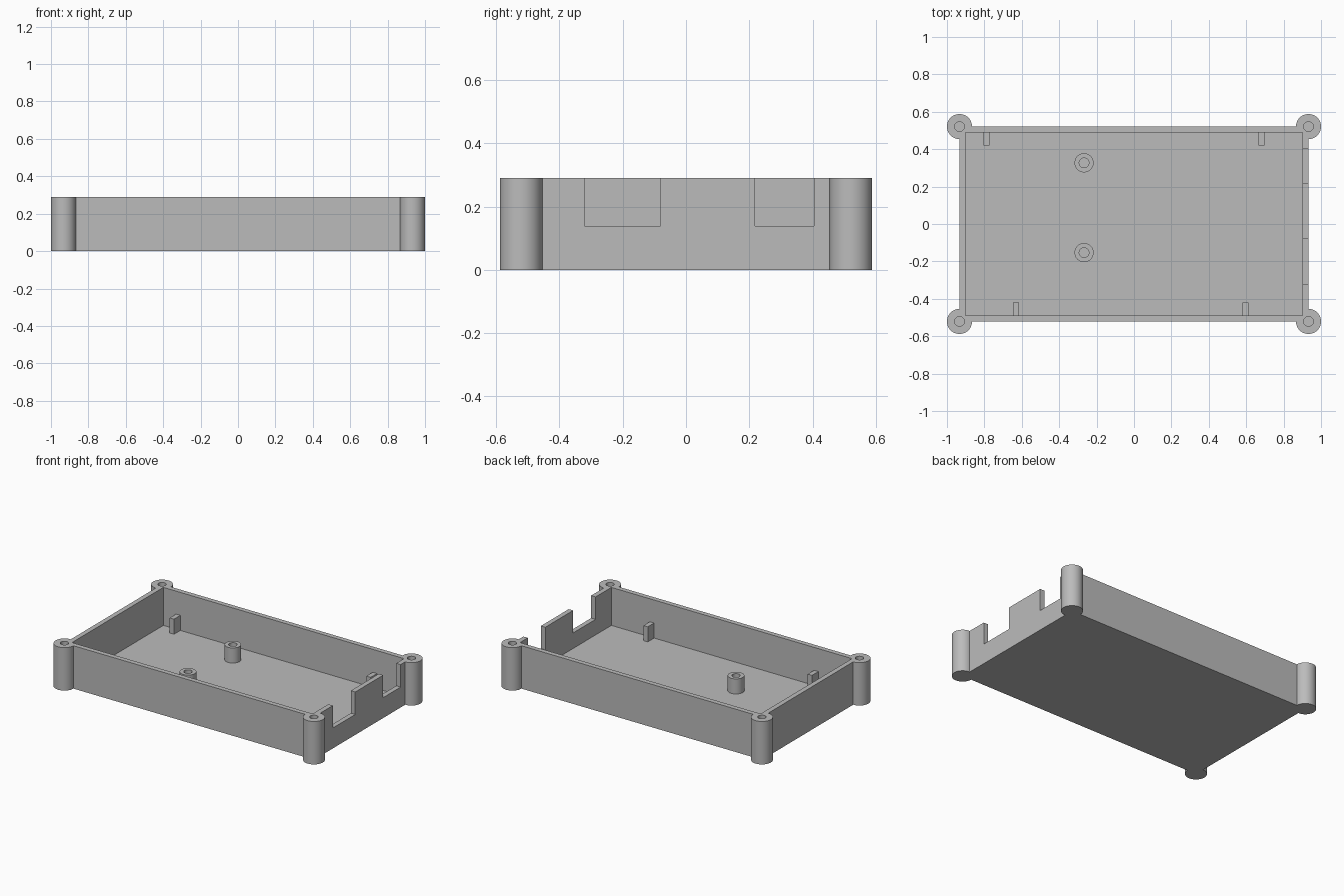
import bpy
import math

old = bpy.data.objects.get("Cube")
if old:
    bpy.data.objects.remove(old, do_unlink=True)

HALF_X, HALF_Y, HEIGHT = 0.933, 0.521, 0.29
WALL = 0.033
REST = 0.135  # top of the board supports

grey = bpy.data.materials.new("plain grey")
grey.use_nodes = True
colour = (0.5, 0.5, 0.5, 1)
grey.diffuse_color = colour
grey.node_tree.nodes["Principled BSDF"].inputs["Base Color"].default_value = colour


def finish(obj, name):
    obj.name = name
    obj.data.materials.clear()
    obj.data.materials.append(grey)
    return obj


def box(name, x0, x1, y0, y1, z0, z1):
    bpy.ops.mesh.primitive_cube_add(
        size=1, location=((x0 + x1) / 2, (y0 + y1) / 2, (z0 + z1) / 2))
    obj = bpy.context.object
    obj.scale = (x1 - x0, y1 - y0, z1 - z0)
    bpy.ops.object.transform_apply(location=True, rotation=False, scale=True)
    return finish(obj, name)


def cylinder(name, x, y, radius, z0, z1):
    bpy.ops.mesh.primitive_cylinder_add(
        vertices=48, radius=radius, depth=z1 - z0, location=(x, y, (z0 + z1) / 2))
    return finish(bpy.context.object, name)


def combine(obj, tool, operation):
    # Apply a boolean and discard the tool
    bpy.ops.object.select_all(action="DESELECT")
    bpy.context.view_layer.objects.active = obj
    obj.select_set(True)
    mod = obj.modifiers.new("cut", "BOOLEAN")
    mod.operation, mod.object, mod.solver = operation, tool, "EXACT"
    bpy.ops.object.modifier_apply(modifier=mod.name)
    bpy.data.objects.remove(tool, do_unlink=True)


def smooth(obj):
    bpy.ops.object.select_all(action="DESELECT")
    bpy.context.view_layer.objects.active = obj
    obj.select_set(True)
    bpy.ops.object.shade_smooth_by_angle(angle=math.radians(30))


# Case body with round corner posts
case = box("case", -HALF_X, HALF_X, -HALF_Y, HALF_Y, 0, HEIGHT)
corners = [(sx * HALF_X, sy * HALF_Y) for sx in (-1, 1) for sy in (-1, 1)]
for x, y in corners:
    combine(case, cylinder("post", x, y, 0.067, 0, HEIGHT), "UNION")

# Hollow interior
in_x, in_y = HALF_X - WALL, HALF_Y - WALL
combine(case, box("cavity", -in_x, in_x, -in_y, in_y, WALL, HEIGHT + 0.1), "DIFFERENCE")

# Screw holes in the posts
for x, y in corners:
    combine(case, cylinder("hole", x, y, 0.026, WALL, HEIGHT + 0.1), "DIFFERENCE")

# Connector notches in the left wall
for y0, y1 in ((-0.32, -0.08), (0.218, 0.405)):
    combine(case, box("notch", in_x - 0.02, HALF_X + 0.1, y0, y1, 0.138, HEIGHT + 0.1),
            "DIFFERENCE")
smooth(case)

# Hollow standoffs on the floor
for name, y in (("front_standoff", -0.153), ("back_standoff", 0.327)):
    standoff = cylinder(name, -0.267, y, 0.051, WALL, REST)
    combine(standoff, cylinder("hole", -0.267, y, 0.026, WALL + 0.002, HEIGHT), "DIFFERENCE")
    smooth(standoff)

# Support tabs along the long walls
for name, side, centres in (("front_tab", -1, (-0.632, 0.596)),
                            ("back_tab", 1, (-0.789, 0.682))):
    for x in centres:
        y0, y1 = sorted((side * 0.42, side * in_y))
        box(name, x - 0.016, x + 0.016, y0, y1, WALL, REST)
